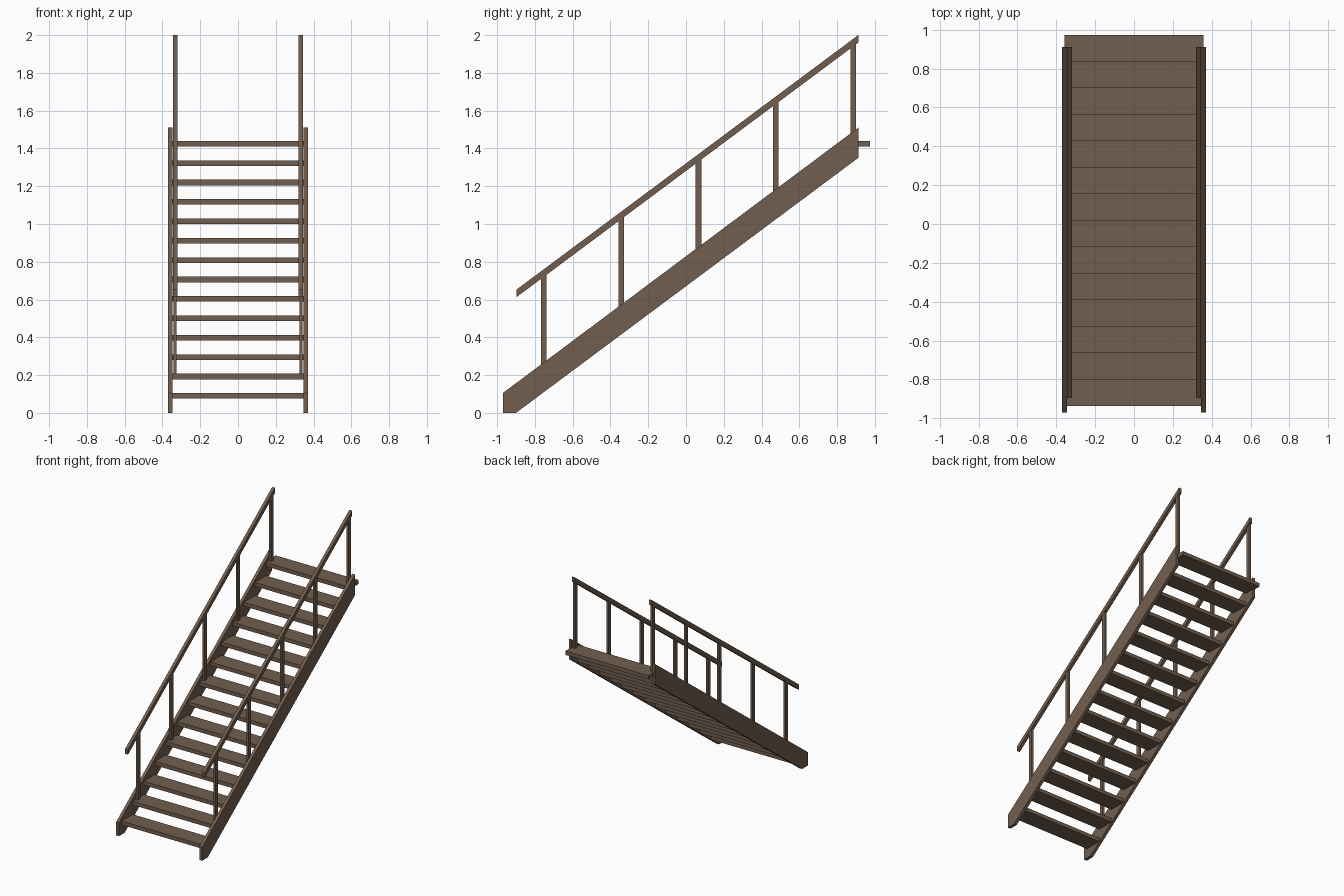
import bpy, bmesh

if "Cube" in bpy.data.objects:
    bpy.data.objects.remove(bpy.data.objects["Cube"])

wood = bpy.data.materials.new("brown wood")
wood.diffuse_color = (0.171, 0.114, 0.078, 1)
wood.use_nodes = True
wood.node_tree.nodes["Principled BSDF"].inputs["Base Color"].default_value = wood.diffuse_color

STEPS, RUN, RISE = 14, 0.1365, 0.1027
FRONT, FIRST_TOP, THICK = -0.937, 0.105, 0.03


def extrude_x(name, profile, x0, x1):
    """Solid from a (y, z) outline extruded between two x positions."""
    bm = bmesh.new()
    face = bm.faces.new([bm.verts.new((x0, y, z)) for y, z in profile])
    side = bmesh.ops.extrude_face_region(bm, geom=[face])["geom"]
    verts = [v for v in side if isinstance(v, bmesh.types.BMVert)]
    bmesh.ops.translate(bm, verts=verts, vec=(x1 - x0, 0, 0))
    bmesh.ops.recalc_face_normals(bm, faces=bm.faces)
    mesh = bpy.data.meshes.new(name)
    bm.to_mesh(mesh)
    bm.free()
    mesh.materials.append(wood)
    obj = bpy.data.objects.new(name, mesh)
    bpy.context.collection.objects.link(obj)
    return obj


def rect(y0, y1, z0, z1):
    return [(y0, z0), (y1, z0), (y1, z1), (y0, z1)]


# Open treads, housed in the stringers
for i in range(STEPS):
    y, top = FRONT + i * RUN, FIRST_TOP + i * RISE
    extrude_x(f"tread_{i + 1}", rect(y, y + RUN, top - THICK, top), -0.358, 0.358)

# Sloping stringer, handrail and posts on each side
stringer = [(-0.97, 0), (-0.9, 0), (0.912, 1.35), (0.912, 1.51), (-0.97, 0.105)]
rail_y0, rail_y1, rail_z0, rail_z1 = -0.897, 0.912, 0.613, 1.96
rail = [(rail_y0, rail_z0), (rail_y1, rail_z1),
        (rail_y1, rail_z1 + 0.04), (rail_y0, rail_z0 + 0.04)]
slope = (rail_z1 - rail_z0) / (rail_y1 - rail_y0)

for side, s in (("left", -1), ("right", 1)):
    extrude_x(f"{side}_stringer", stringer, s * 0.346, s * 0.37)
    extrude_x(f"{side}_handrail", rail, s * 0.32, s * 0.344)
    # A post stands on every third tread and ends inside the rail
    for n, i in enumerate(range(1, STEPS, 3)):
        y0 = FRONT + i * RUN + 0.033
        y1 = y0 + 0.03
        z0 = FIRST_TOP + i * RISE
        top0 = rail_z0 + slope * (y0 - rail_y0) + 0.015
        top1 = rail_z0 + slope * (y1 - rail_y0) + 0.015
        extrude_x(f"{side}_post_{n + 1}",
                  [(y0, z0), (y1, z0), (y1, top1), (y0, top0)],
                  s * 0.325, s * 0.342)
